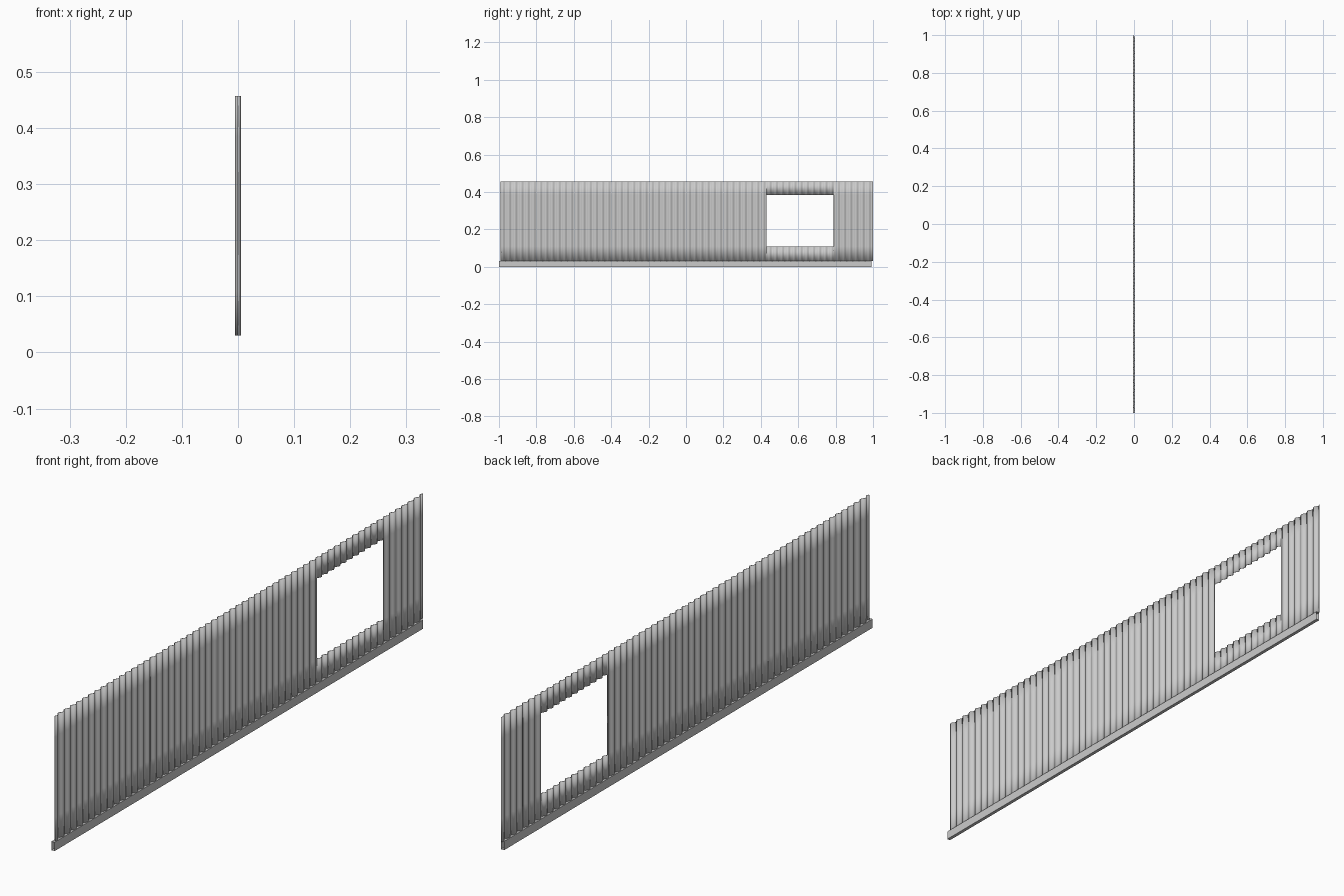
import bpy, bmesh, math

if "Cube" in bpy.data.objects:
    bpy.data.objects.remove(bpy.data.objects["Cube"])

Y0, Y1 = -0.99, 1.0          # panel extent
Z0, Z1 = 0.03, 0.457
WY0, WY1, WZ0, WZ1 = 0.43, 0.79, 0.11, 0.385   # window opening
RIBS, STEPS, DEPTH = 60, 8, 0.004


def make_object(name, bm):
    mesh = bpy.data.meshes.new(name)
    bm.normal_update()
    bm.to_mesh(mesh)
    bm.free()
    obj = bpy.data.objects.new(name, mesh)
    bpy.context.collection.objects.link(obj)
    return obj


# Corrugated sheet with a rectangular window opening
def wave(y):
    return DEPTH * math.sin(2 * math.pi * RIBS * (y - Y0) / (Y1 - Y0))


n = RIBS * STEPS
ys = sorted([Y0 + (Y1 - Y0) * i / n for i in range(n + 1)] + [WY0, WY1])
zs = [Z0, WZ0, WZ1, Z1]
bm = bmesh.new()
cols = [[bm.verts.new((wave(y), y, z)) for z in zs] for y in ys]
for i in range(len(ys) - 1):
    mid = (ys[i] + ys[i + 1]) / 2
    for j in range(3):
        if j == 1 and WY0 < mid < WY1:
            continue
        bm.faces.new((cols[i][j], cols[i + 1][j], cols[i + 1][j + 1], cols[i][j + 1]))
bmesh.ops.delete(bm, geom=[v for v in bm.verts if not v.link_faces], context='VERTS')
panel = make_object("corrugated_panel", bm)
mod = panel.modifiers.new("thickness", 'SOLIDIFY')
mod.thickness = 0.002
mod.offset = 0
bpy.context.view_layer.objects.active = panel
panel.select_set(True)
bpy.ops.object.shade_smooth_by_angle(angle=math.radians(40))

# Bottom rail: a long tube with open ends
bm = bmesh.new()
w = 0.006
ring = [(-w, 0), (w, 0), (w, Z0), (-w, Z0)]
a = [bm.verts.new((x, -1.0, z)) for x, z in ring]
b = [bm.verts.new((x, 0.992, z)) for x, z in ring]
for i in range(4):
    k = (i + 1) % 4
    bm.faces.new((a[i], a[k], b[k], b[i]))
bmesh.ops.recalc_face_normals(bm, faces=bm.faces[:])
make_object("bottom_rail", bm)
